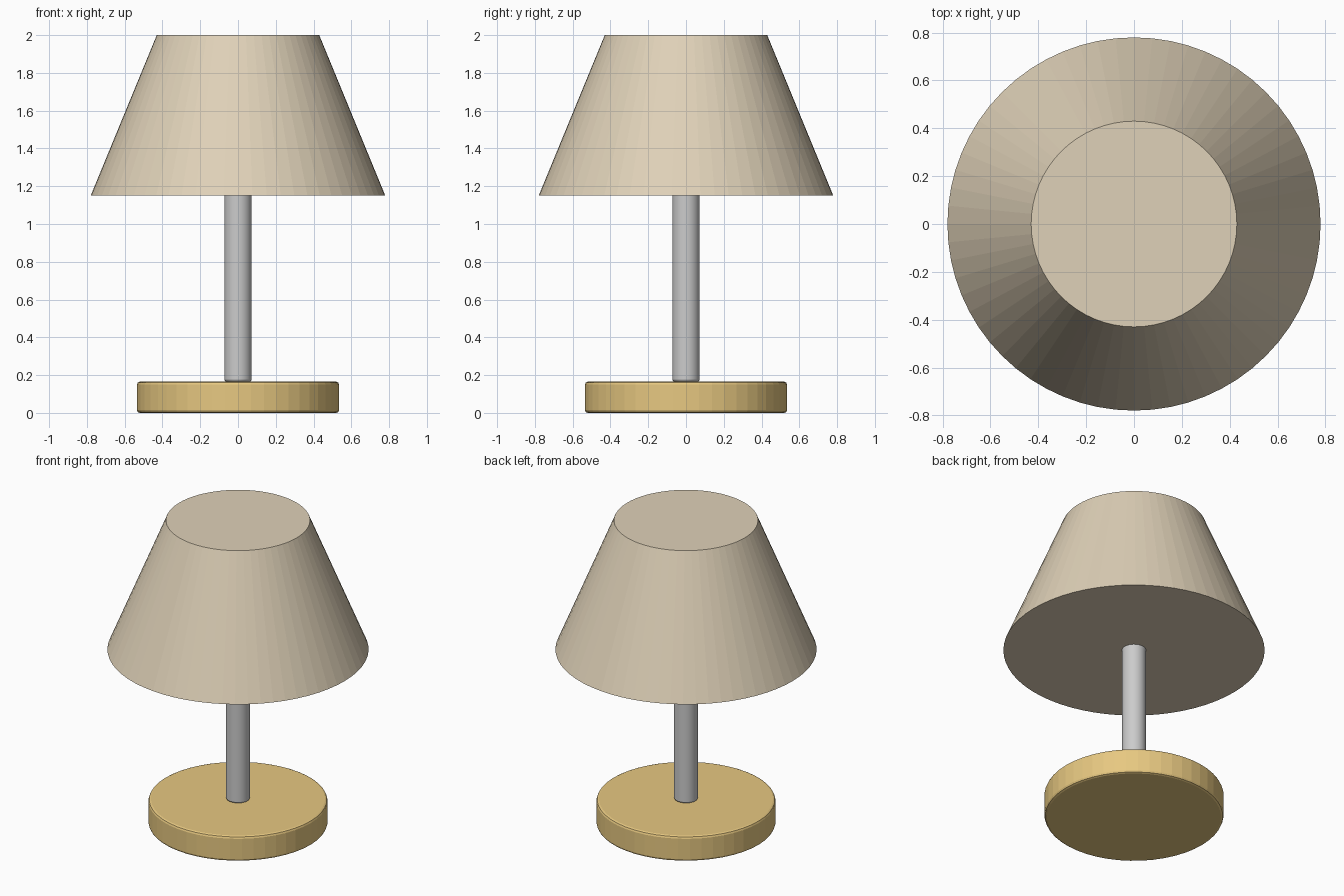
import bpy

if "Cube" in bpy.data.objects:
    bpy.data.objects.remove(bpy.data.objects["Cube"])


def material(name, color):
    m = bpy.data.materials.new(name)
    m.diffuse_color = (*color, 1)
    m.use_nodes = True
    m.node_tree.nodes["Principled BSDF"].inputs["Base Color"].default_value = m.diffuse_color
    return m


def cone(name, r_low, r_high, z0, z1, sides, mat=None, bevel=0.0):
    bpy.ops.mesh.primitive_cone_add(vertices=sides, radius1=r_low, radius2=r_high,
                                    depth=z1 - z0, location=(0, 0, (z0 + z1) / 2))
    ob = bpy.context.object
    ob.name = name
    if mat:
        ob.data.materials.append(mat)
    if bevel:
        mod = ob.modifiers.new("soft_rims", 'BEVEL')
        mod.width = bevel
        mod.segments = 2
        mod.limit_method = 'ANGLE'
        mod.angle_limit = 0.8
    return ob


brass = material("brass", (0.80, 0.58, 0.22))
fabric = material("fabric", (0.74, 0.64, 0.48))

# Round foot with softened rims
cone("base", 0.535, 0.535, 0.0, 0.165, 48, brass, 0.015)

# Slim stem standing on the foot
stem = cone("stem", 0.072, 0.072, 0.165, 1.2, 32, None, 0.012)
bpy.ops.object.shade_smooth_by_angle()

# Closed tapered shade
cone("shade", 0.78, 0.43, 1.15, 2.0, 64, fabric)
